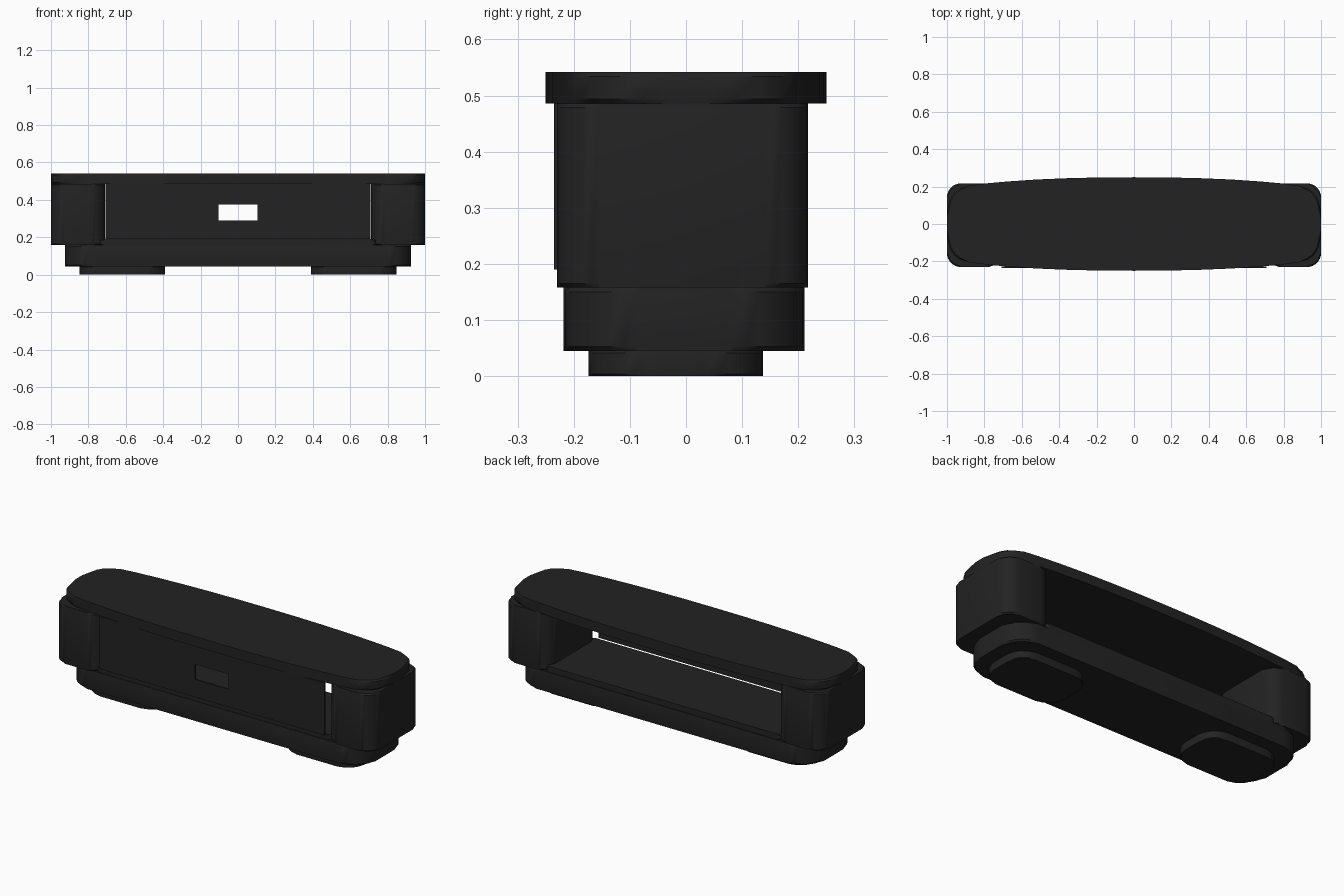
import bpy, bmesh, math

if "Cube" in bpy.data.objects:
    bpy.data.objects.remove(bpy.data.objects["Cube"])

mat = bpy.data.materials.new("charcoal black")
mat.diffuse_color = (0.0165, 0.0165, 0.0165, 1)
mat.use_nodes = True
mat.node_tree.nodes["Principled BSDF"].inputs["Base Color"].default_value = mat.diffuse_color


def finish(bm, name):
    bmesh.ops.recalc_face_normals(bm, faces=bm.faces)
    me = bpy.data.meshes.new(name)
    bm.to_mesh(me)
    bm.free()
    ob = bpy.data.objects.new(name, me)
    bpy.context.collection.objects.link(ob)
    me.materials.append(mat)
    bpy.ops.object.select_all(action='DESELECT')
    ob.select_set(True)
    bpy.context.view_layer.objects.active = ob
    bpy.ops.object.shade_smooth_by_angle(angle=math.radians(30))
    return ob


def rounded(x0, x1, y0, y1, r, n=8):
    """Counter-clockwise rounded rectangle outline."""
    pts = []
    corners = [(x1 - r, y1 - r), (x0 + r, y1 - r), (x0 + r, y0 + r), (x1 - r, y0 + r)]
    for k, (cx, cy) in enumerate(corners):
        for i in range(n + 1):
            a = math.pi / 2 * (k + i / n)
            pts.append((cx + r * math.cos(a), cy + r * math.sin(a)))
    return pts


def slab(name, pts, z0, z1, chamfer):
    """Upright prism with chamfered top and bottom rims."""
    bm = bmesh.new()
    low = [bm.verts.new((x, y, z0)) for x, y in pts]
    high = [bm.verts.new((x, y, z1)) for x, y in pts]
    caps = [bm.faces.new(low[::-1]), bm.faces.new(high)]
    n = len(pts)
    for i in range(n):
        j = (i + 1) % n
        bm.faces.new((low[i], low[j], high[j], high[i]))
    rims = [e for f in caps for e in f.edges]
    bmesh.ops.bevel(bm, geom=rims, offset=chamfer, segments=1, affect='EDGES')
    return finish(bm, name)


# bowed top board, one quarter mirrored
q = [(1, 0.03), (.997, .08), (.985, .13), (.962, .167), (.93, .19), (.88, .205), (.8, .216),
     (.68, .227), (.52, .238), (.35, .245), (.18, .249), (0, .25)]
half = q + [(-x, y) for x, y in q[-2::-1]]
slab("top_board", half + [(-x, -y) for x, y in half], 0.486, 0.542, 0.008)

# base and raised floor between the end blocks
slab("base", rounded(-.925, .925, -.218, .211, .13), 0.045, 0.158, 0.008)
slab("floor_shelf", rounded(-.74, .74, -.215, .207, .02), 0.156, 0.19, 0.006)

# end blocks and feet on both sides
for s, side in ((1, "right"), (-1, "left")):
    x0, x1 = sorted((s * .712, s * 1.0))
    slab(side + "_end_block", rounded(x0, x1, -.23, .217, .075), 0.158, 0.486, 0.007)
    x0, x1 = sorted((s * .39, s * .847))
    slab(side + "_foot", rounded(x0, x1, -.174, .137, .1), 0.0, 0.045, 0.004)

# thin front panel with a rectangular opening
bm = bmesh.new()


def ring(x, z0, z1, y):
    return [bm.verts.new((px, y, pz)) for px, pz in ((-x, z0), (x, z0), (x, z1), (-x, z1))]


front = (ring(.708, .19, .487, -.235), ring(.105, .29, .376, -.235))
back = (ring(.708, .19, .487, -.226), ring(.105, .29, .376, -.226))
for a, b in ((front[0], front[1]), (back[0], back[1]), (front[0], back[0]), (front[1], back[1])):
    for i in range(4):
        j = (i + 1) % 4
        bm.faces.new((a[i], a[j], b[j], b[i]))
finish(bm, "front_panel")
